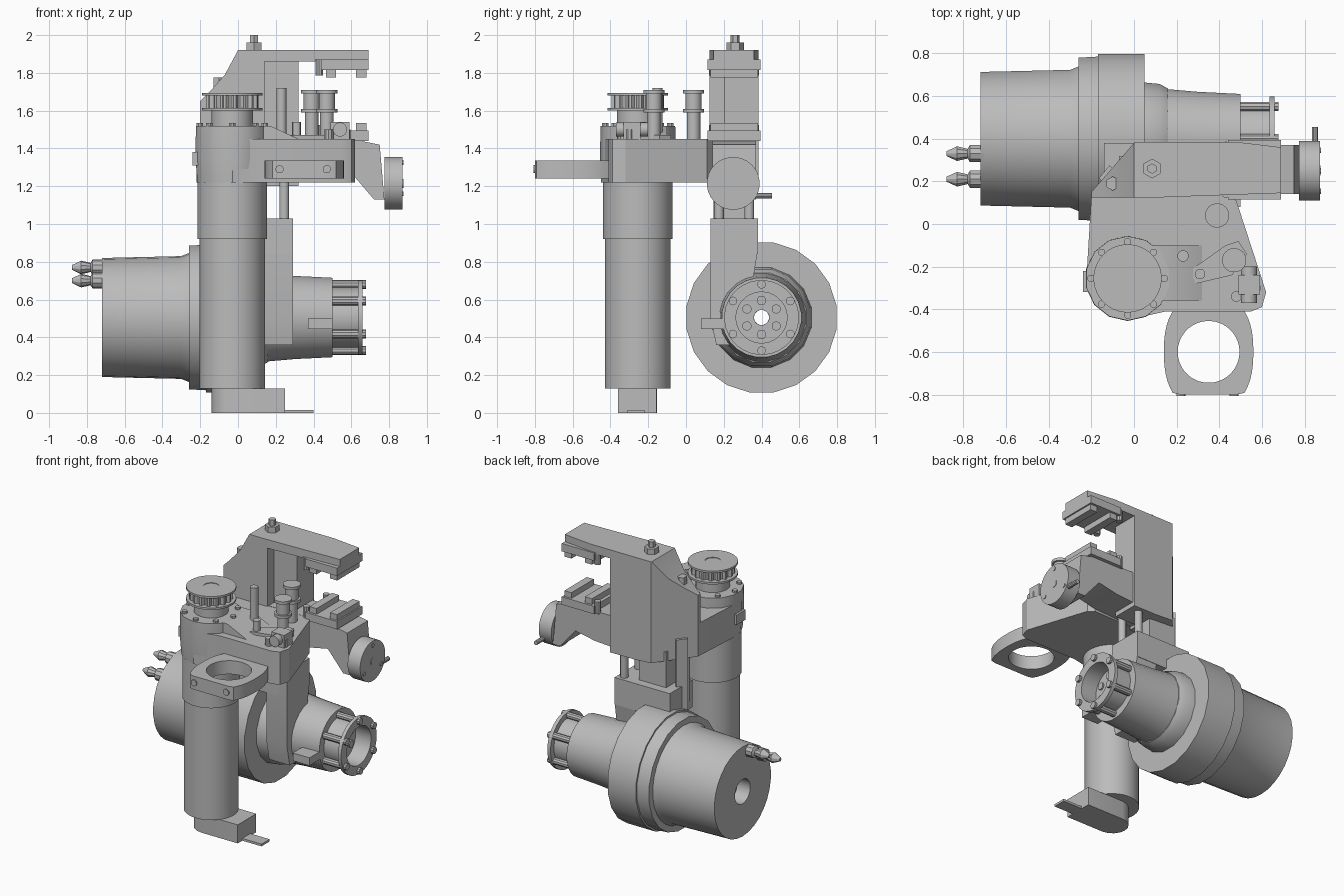
import bpy, bmesh
from math import sin, cos, pi, tau
from mathutils import Vector

cube = bpy.data.objects.get("Cube")
if cube:
    bpy.data.objects.remove(cube, do_unlink=True)

grey = bpy.data.materials.new("machine_grey")
grey.use_nodes = True
grey.diffuse_color = (0.5, 0.5, 0.5, 1)
grey.node_tree.nodes["Principled BSDF"].inputs["Base Color"].default_value = (0.5, 0.5, 0.5, 1)
parts = []


def finish(name, bm):
    bmesh.ops.recalc_face_normals(bm, faces=bm.faces)
    mesh = bpy.data.meshes.new(name)
    bm.to_mesh(mesh)
    bm.free()
    mesh.materials.append(grey)
    ob = bpy.data.objects.new(name, mesh)
    bpy.context.collection.objects.link(ob)
    parts.append(ob)
    return ob


def place(axis, u, v, h):
    return Vector({"X": (h, u, v), "Y": (u, h, v), "Z": (u, v, h)}[axis])


def prism(name, axis, pts, lo, hi, cut=None):
    """Extrude a flat outline along an axis; cut = (point, normal) trims it."""
    bm = bmesh.new()
    ends = [[bm.verts.new(place(axis, u, v, h)) for u, v in pts] for h in (lo, hi)]
    for ring in ends:
        bm.faces.new(ring)
    for i in range(len(pts)):
        j = (i + 1) % len(pts)
        bm.faces.new((ends[0][i], ends[0][j], ends[1][j], ends[1][i]))
    if cut:
        bmesh.ops.recalc_face_normals(bm, faces=bm.faces)
        geom = bm.verts[:] + bm.edges[:] + bm.faces[:]
        res = bmesh.ops.bisect_plane(bm, geom=geom, plane_co=cut[0], plane_no=cut[1], clear_outer=True)
        edges = [e for e in res["geom_cut"] if isinstance(e, bmesh.types.BMEdge)]
        bmesh.ops.holes_fill(bm, edges=edges, sides=0)
    return finish(name, bm)


def box(name, x, y, z):
    return prism(name, "Z", [(x[0], y[0]), (x[1], y[0]), (x[1], y[1]), (x[0], y[1])], *z)


def lathe(name, axis, centre, profile, sides=32):
    """Turn a closed (radius, height) loop round an axis; a radius may depend on angle."""
    bm = bmesh.new()
    rings = []
    for r, h in profile:
        if r == 0:
            rings.append([bm.verts.new(place(axis, *centre, h))] * sides)
            continue
        ring = []
        for k in range(sides):
            t = tau * (k + 0.5) / sides
            rad = r(t) if callable(r) else r
            ring.append(bm.verts.new(place(axis, centre[0] + rad * cos(t), centre[1] + rad * sin(t), h)))
        rings.append(ring)
    for i, a in enumerate(rings):
        b = rings[(i + 1) % len(rings)]
        for k in range(sides):
            m = (k + 1) % sides
            vs = list(dict.fromkeys((a[k], a[m], b[m], b[k])))
            if len(vs) > 2:
                bm.faces.new(vs)
    return finish(name, bm)


def rod(name, axis, centre, r, lo, hi, sides=16):
    return lathe(name, axis, centre, [(0, lo), (r, lo), (r, hi), (0, hi)], sides)


def circle(centre, r, n, start=0.0):
    return [(centre[0] + r * cos(start + tau * k / n), centre[1] + r * sin(start + tau * k / n)) for k in range(n)]


# Horizontal motor, flange, neck and coupler, bored along x
hub = (0.40, 0.505)
bore = 0.04
lathe("motor_body", "X", hub, [(bore, -0.62), (0.085, -0.62), (0.085, -0.72), (0.315, -0.72),
                               (0.325, -0.3), (0.345, -0.25), (bore, -0.25)], 30)
lathe("motor_flange", "X", hub, [(bore, -0.26), (0.385, -0.26), (0.39, -0.17), (0.402, -0.17),
                                 (0.402, 0.05), (bore, 0.05)], 20)
lathe("flange_collar", "X", hub, [(bore, 0.04), (0.27, 0.04), (0.262, 0.12), (0.24, 0.16), (bore, 0.16)], 16)
lathe("neck", "X", hub, [(bore, 0.15), (0.235, 0.15), (0.222, 0.3), (0.212, 0.5), (bore, 0.5)], 24)
lathe("coupler", "X", hub, [(bore, 0.49), (0.16, 0.49), (0.16, 0.635), (0.198, 0.635), (0.198, 0.66),
                            (0.135, 0.66), (0.135, 0.54), (bore, 0.54)])
for c in circle(hub, 0.175, 6, pi / 6):
    rod("coupler_bolt", "X", c, 0.023, 0.5, 0.678, 10)
for c in circle(hub, 0.09, 6, pi / 6):
    rod("inner_bolt", "X", c, 0.025, 0.535, 0.55, 10)
box("neck_tab", (0.37, 0.5), (0.08, 0.22), (0.445, 0.5))
for c in ((0.33, 0.77), (0.21, 0.70)):
    lathe("cable_plug", "X", c, [(0, -0.7), (0.042, -0.7), (0.042, -0.77), (0.024, -0.78),
                                 (0.036, -0.83), (0.012, -0.88), (0, -0.88)], 10)

# Carrier joining the motor to the upper frame
box("carrier_block", (-0.14, 0.29), (0.13, 0.38), (0.84, 1.03))
prism("carrier_plate", "X", [(0.13, 0.5), (0.16, 0.36), (0.3, 0.36), (0.38, 0.86), (0.27, 0.9),
                             (0.27, 1.03), (0.13, 1.03)], 0.13, 0.29)
box("carrier_core", (-0.07, 0.14), (0.17, 0.32), (0.9, 1.28))
for c in ((0.245, 0.175), (0.245, 0.335), (-0.12, 0.17)):
    rod("guide_rod", "Z", c, 0.026, 0.9, 1.3)
prism("rear_strip", "Z", [(-0.15, 0.2), (-0.1, 0.26), (-0.115, 0.275), (-0.165, 0.215)], 0.84, 1.36)

# Upright motor with foot
post = (-0.03, -0.255)
lathe("upright_motor", "Z", post, [(0, 0.13), (0.174, 0.13), (0.174, 0.92), (0.184, 0.92),
                                   (0.184, 1.24), (0, 1.24)], 36)
foot = [(0.25, -0.36), (0.25, -0.155)] + [(-0.035 - 0.105 * sin(pi * k / 8), -0.257 + 0.103 * cos(pi * k / 8))
                                         for k in range(9)]
prism("foot", "Z", foot, 0, 0.13)
box("foot_tab", (0.2, 0.4), (-0.31, -0.22), (0, 0.016))

# Housing around the upright motor's head
prism("housing", "Z", [(-0.2, 0.13), (-0.22, -0.2), (-0.19, -0.35), (-0.03, -0.45), (0.15, -0.41), (0.55, -0.41),
                       (0.6, -0.39), (0.62, -0.32), (0.48, 0.11), (0.44, 0.14)], 1.22, 1.45)
lathe("housing_head", "Z", post, [(0, 1.22), (0.19, 1.22), (0.2, 1.35), (0.198, 1.52), (0, 1.52)], 14)
prism("housing_ramp", "Y", [(0.05, 1.52), (0.17, 1.52), (0.32, 1.45), (0.05, 1.44)], -0.36, -0.1)
box("housing_ear", (-0.24, -0.2), (-0.32, -0.22), (1.31, 1.38))
for c in circle(post, 0.172, 8):
    rod("head_bolt", "Z", c, 0.018, 1.51, 1.535, 8)

# Toothed pulley
lathe("pulley_hub", "Z", post, [(0, 1.51), (0.11, 1.51), (0.11, 1.61), (0, 1.61)])
lathe("pulley_teeth", "Z", post, [(0, 1.6), (lambda t: 0.14 if int(t * 64 / tau) % 4 < 2 else 0.122, 1.6),
                                  (lambda t: 0.14 if int(t * 64 / tau) % 4 < 2 else 0.122, 1.69), (0, 1.69)], 64)
for z in (1.6, 1.68):
    lathe("pulley_rim", "Z", post, [(0.05, z), (0.16, z), (0.16, z + 0.014), (0.05, z + 0.014)], 36)

# Posts, spools and adjuster on the housing top
rod("tall_post", "Z", (0.23, -0.15), 0.027, 1.44, 1.72)
for c in ((0.47, -0.17), (0.39, 0.04)):
    lathe("spool", "Z", c, [(0, 1.44), (0.036, 1.44), (0.036, 1.59), (0.057, 1.59), (0.057, 1.61), (0.043, 1.61),
                            (0.043, 1.69), (0.057, 1.69), (0.057, 1.71), (0, 1.71)], 20)
prism("spool_plate", "Z", [(0.26, -0.22), (0.29, -0.28), (0.46, -0.24), (0.53, -0.14), (0.49, -0.08), (0.43, -0.1)],
      1.44, 1.47)
rod("plate_bolt", "Z", (0.31, -0.235), 0.025, 1.46, 1.54, 12)
box("adjuster_block", (0.49, 0.59), (-0.33, -0.24), (1.44, 1.54))
rod("adjuster_screw", "Y", (0.54, 1.5), 0.038, -0.37, -0.2, 14)
for c in ((0.48, -0.34), (0.57, -0.3)):
    rod("adjuster_bolt", "Z", c, 0.026, 1.44, 1.5, 10)

# Ring clamp in front
def outline(t):
    s = abs(sin(t))
    return min(0.2 / max(s, 0.01), 0.21 + 0.08 * s * s)


lathe("ring_clamp", "Z", (0.35, -0.6), [(0.145, 1.24), (outline, 1.24), (outline, 1.335), (0.145, 1.335)], 48)
box("clamp_root", (0.19, 0.51), (-0.44, -0.38), (1.24, 1.335))
for x in (0.22, 0.47):
    rod("clamp_bolt", "Y", (x, 1.29), 0.022, -0.808, -0.78, 12)

# C-shaped frame behind
slant = (Vector((-0.2, 0.15, 0)), Vector((-0.23, 0.2, 0)))
prism("frame_column", "Y", [(-0.2, 1.22), (-0.2, 1.65), (-0.15, 1.7), (-0.07, 1.79), (0, 1.92), (0.14, 1.92),
                            (0.14, 1.2)], 0.125, 0.385, slant)
box("frame_web", (0.13, 0.32), (0.2, 0.385), (1.2, 1.9))
prism("frame_top_arm", "Z", [(0.12, 0.125), (0.69, 0.145), (0.69, 0.36), (0.48, 0.385), (0.12, 0.385)], 1.86, 1.92)
prism("frame_low_arm", "Y", [(0.13, 1.45), (0.6, 1.45), (0.75, 1.42), (0.775, 1.13), (0.72, 1.13), (0.6, 1.27),
                             (0.45, 1.24), (0.13, 1.22)], 0.14, 0.37)

# Facing dovetail clamps, ridges along y
for name, base, way in (("upper", 1.87, -1), ("lower", 1.44, 1)):
    def span(a, b):
        return sorted((base + way * a, base + way * b))
    box(name + "_jaw_base", (0.44, 0.69), (0.115, 0.395), span(0, 0.055))
    for x0, x1 in ((0.465, 0.52), (0.625, 0.68)):
        box(name + "_jaw", (x0, x1), (0.13, 0.38), span(0.05, 0.095))
    for y in (0.145, 0.365):
        rod(name + "_jaw_bolt", "Z", (0.43, y), 0.022, *span(0, 0.085), 10)

# Hand wheel with handle, and top bolts
wheel = (0.25, 1.215)
rod("hand_wheel", "X", wheel, 0.14, 0.775, 0.872, 28)
rod("wheel_centre", "X", wheel, 0.024, 0.86, 0.876, 14)
for c in circle(wheel, 0.11, 3, pi / 2):
    rod("wheel_screw", "X", c, 0.014, 0.86, 0.877, 8)
rod("wheel_handle", "Y", (0.85, 1.15), 0.015, 0.34, 0.455, 10)
lathe("top_bolt", "Z", (0.085, 0.26), [(0, 1.91), (0.046, 1.91), (0.046, 1.96), (0.024, 1.96), (0.024, 2), (0, 2)], 6)
rod("side_bolt", "Z", (-0.1, 0.19), 0.033, 1.7, 1.775, 6)

# Smooth round faces, keep edges sharp
bpy.ops.object.select_all(action="DESELECT")
for ob in parts:
    ob.select_set(True)
bpy.context.view_layer.objects.active = parts[0]
bpy.ops.object.shade_smooth_by_angle(angle=pi / 6)
